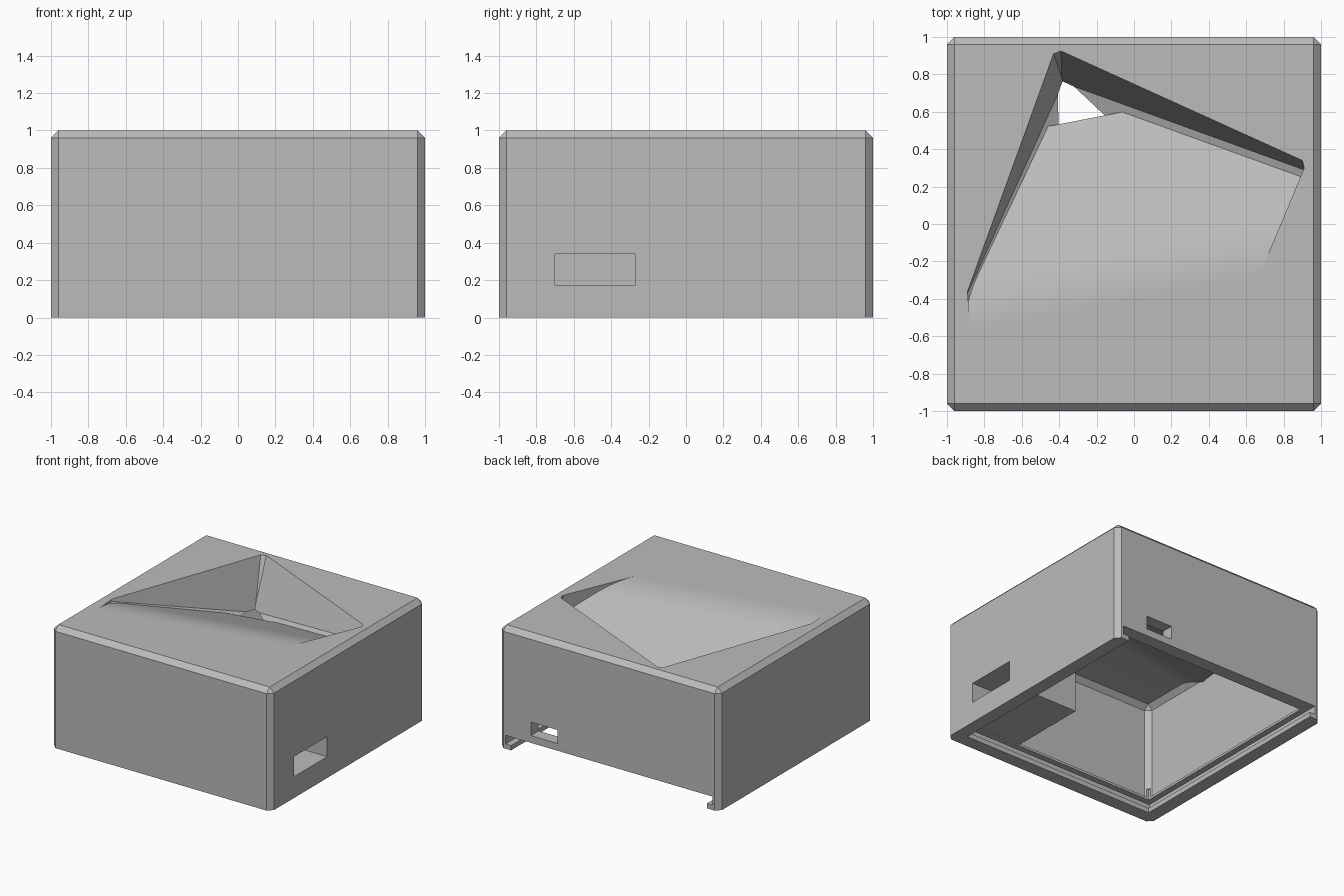
import bpy, bmesh, math
from mathutils import Vector, Matrix

if "Cube" in bpy.data.objects:
    bpy.data.objects.remove(bpy.data.objects["Cube"], do_unlink=True)

grey = bpy.data.materials.new("plain grey")
grey.use_nodes = True
grey.diffuse_color = (0.5, 0.5, 0.5, 1)
grey.node_tree.nodes["Principled BSDF"].inputs["Base Color"].default_value = (0.5, 0.5, 0.5, 1)


def finish(bm, name):
    bmesh.ops.recalc_face_normals(bm, faces=bm.faces)
    mesh = bpy.data.meshes.new(name)
    bm.to_mesh(mesh)
    bm.free()
    mesh.materials.append(grey)
    obj = bpy.data.objects.new(name, mesh)
    bpy.context.collection.objects.link(obj)
    return obj


def box_bm(lo, hi):
    bm = bmesh.new()
    lo, hi = Vector(lo), Vector(hi)
    bmesh.ops.create_cube(bm, size=1, matrix=Matrix.Translation((lo + hi) / 2) @ Matrix.Diagonal((*(hi - lo), 1)))
    return bm


def box(name, lo, hi, chamfer=0):
    bm = box_bm(lo, hi)
    if chamfer:
        # All edges except those around the bottom
        edges = [e for e in bm.edges if max(v.co.z for v in e.verts) > lo[2] + 0.01]
        bmesh.ops.bevel(bm, geom=edges, offset=chamfer, segments=1, affect='EDGES')
    return finish(bm, name)


def boolean(target, tool, operation):
    mod = target.modifiers.new(operation.title(), 'BOOLEAN')
    mod.operation, mod.solver, mod.object = operation, 'EXACT', tool
    bpy.context.view_layer.objects.active = target
    bpy.ops.object.modifier_apply(modifier=mod.name)
    bpy.data.objects.remove(tool, do_unlink=True)


# Ramp: level top, rounded ridge, then an even fall towards the back
SLOPE, RIDGE, BLEND, HOLE = 0.4, -0.25, 0.15, 0.6
TURN = Matrix.Rotation(math.radians(11), 4, 'Z')


def ramp_z(s):
    u = s - RIDGE + BLEND
    return 1 - SLOPE * u * u / (4 * BLEND) if u < 2 * BLEND else 1 - SLOPE * (s - RIDGE)


def ramp_point(x, y):
    return Vector((x, y, ramp_z((TURN.inverted() @ Vector((x, y, 0))).y)))


def above_ramp(name, profile):
    bm = bmesh.new()
    face = bm.faces.new([bm.verts.new((-2, s, z)) for s, z in profile])
    out = bmesh.ops.extrude_face_region(bm, geom=[face])
    bmesh.ops.translate(bm, vec=(4, 0, 0), verts=[v for v in out["geom"] if isinstance(v, bmesh.types.BMVert)])
    bmesh.ops.transform(bm, matrix=TURN, verts=bm.verts)
    return finish(bm, name)


def trim(bm, point, outward):
    geom = bm.verts[:] + bm.edges[:] + bm.faces[:]
    bmesh.ops.bisect_plane(bm, geom=geom, plane_co=point, plane_no=outward, clear_outer=True)
    bmesh.ops.holes_fill(bm, edges=[e for e in bm.edges if e.is_boundary])


# Leaning pocket walls, clockwise: start, end, taper
WALLS = [((-0.885, -0.43), (-0.89, -0.36), 0), ((-0.89, -0.36), (-0.43, 0.91), 0.25),
         ((-0.43, 0.91), (-0.39, 0.925), 0.4), ((-0.39, 0.925), (0.9, 0.34), 0.38),
         ((0.9, 0.34), (0.91, 0.3), 0.05), ((0.91, 0.3), (0.72, -0.155), 0)]
# Narrow sloped strips where the long walls meet the ramp: wall index, two ramp points
STRIPS = [(1, (-0.46, 0.52), (-0.89, -0.43)), (3, (-0.05, 0.594), (0.9, 0.25))]


def inward(wall):
    (ax, ay), (bx, by), taper = wall
    flat = Vector((by - ay, ax - bx, 0)).normalized()
    return flat + Vector((0, 0, taper))


def pocket(name, lo, hi, grow, strips):
    bm = box_bm(lo, hi)
    for wall in WALLS:
        n = inward(wall)
        trim(bm, Vector((*wall[0], 1)) - grow * n, -n)
    if strips:
        ramp_normal = (TURN @ Vector((0, SLOPE, 1))).normalized()
        for index, p, q in STRIPS:
            a, b = ramp_point(*p), ramp_point(*q)
            n = ramp_normal + inward(WALLS[index]).normalized()
            trim(bm, a, -n + n.project(b - a))
    return finish(bm, name)


steps = [RIDGE - BLEND + 2 * BLEND * i / 10 for i in range(11)]
curve = [(s, ramp_z(s)) for s in steps]

# Chamfered housing with a hollow inside
housing = box("housing", (-1, -1, 0), (1, 1, 1), 0.04)
boolean(housing, box("cavity", (-0.9, -0.9, -0.1), (0.9, 0.9, 0.92), 0.04), 'DIFFERENCE')

# Refill the lower rim, then cut the sliding lid track open at the back
boolean(housing, box("rim", (-0.97, -0.97, 0), (0.97, 0.97, 0.13)), 'UNION')
boolean(housing, box("rim_opening", (-0.89, -0.89, 0.09), (0.89, 0.89, 0.2)), 'DIFFERENCE')
boolean(housing, box("lid_track", (-0.94, -0.94, 0.04), (0.94, 1.1, 0.11)), 'DIFFERENCE')
boolean(housing, box("lid_opening", (-0.89, -0.89, -0.1), (0.89, 1.1, 0.06)), 'DIFFERENCE')

# Inner shell that carries the ramp
shell = pocket("pocket_shell", (-0.95, -0.95, 0.62), (0.95, 0.95, 0.96), 0.07, False)
under = [(s, z - 0.07) for s, z in curve] + [(HOLE, ramp_z(HOLE) - 0.07), (1.5, 0.5), (1.5, 1.3), (-0.4, 1.3)]
boolean(shell, above_ramp("shell_limit", under), 'INTERSECT')
boolean(housing, shell, 'UNION')

# Pocket with ramp floor and a drop hole in its deepest corner
hollow = pocket("pocket_hollow", (-0.98, -0.95, 0.5), (0.98, 0.98, 1.15), 0, True)
floor = [(RIDGE - BLEND - 0.2, 1.05)] + curve + [(HOLE, ramp_z(HOLE)), (HOLE, 0.4), (1.5, 0.4), (1.5, 1.3),
                                                (RIDGE - BLEND - 0.2, 1.3)]
boolean(hollow, above_ramp("ramp_limit", floor), 'INTERSECT')
boolean(housing, hollow, 'DIFFERENCE')

# Mounting block behind the side slot, and the two slots
boolean(housing, box("mount_block", (0.38, -0.93, 0.12), (0.95, -0.23, 0.45)), 'UNION')
boolean(housing, box("side_slot", (0.48, -0.7, 0.175), (1.1, -0.27, 0.34)), 'DIFFERENCE')
boolean(housing, box("back_slot", (0.47, 0.8, 0.17), (0.71, 1.1, 0.28)), 'DIFFERENCE')

bpy.ops.object.select_all(action='DESELECT')
housing.select_set(True)
bpy.context.view_layer.objects.active = housing
bpy.ops.object.shade_smooth_by_angle(angle=math.radians(12))
